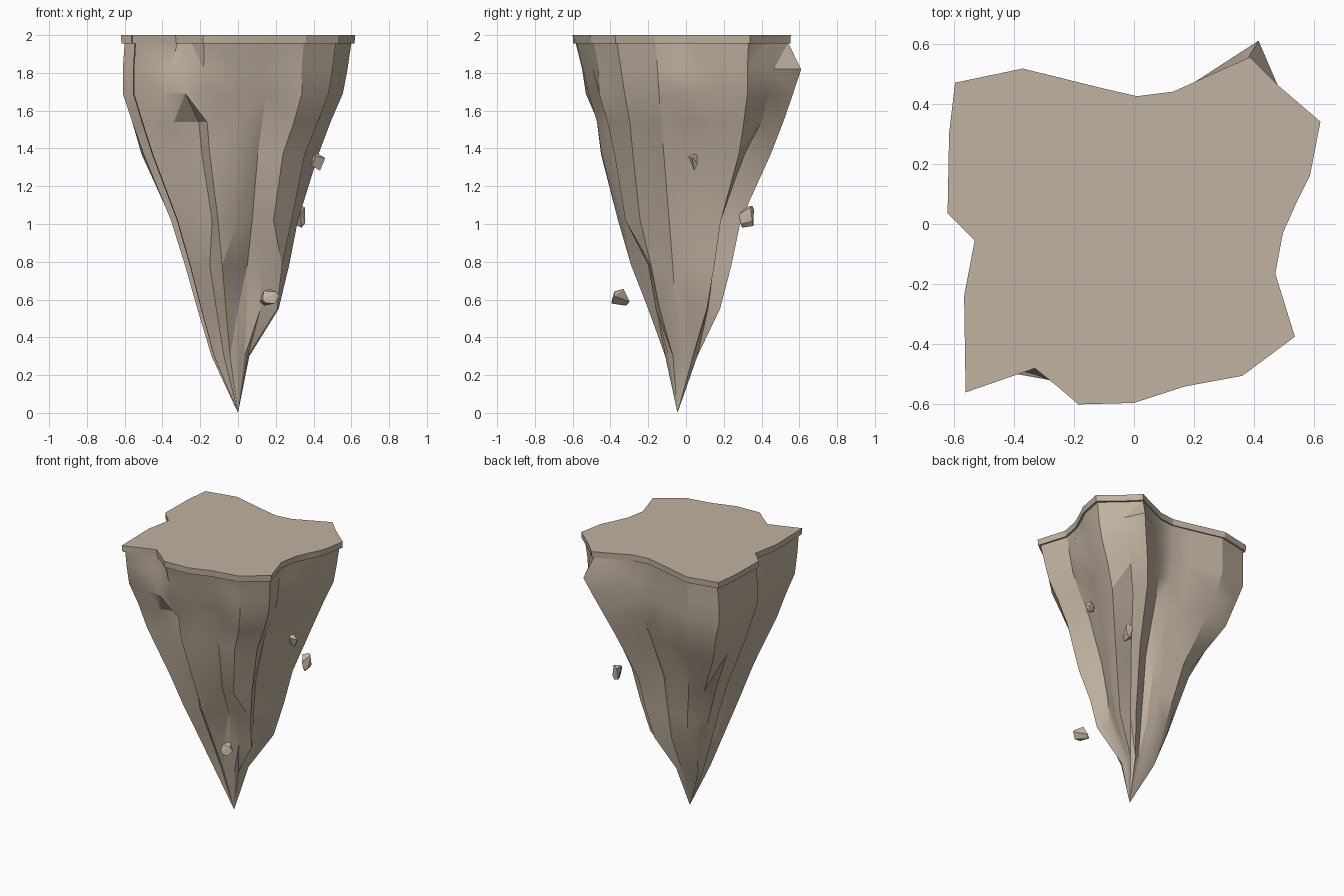
import bpy, bmesh, math, random
from mathutils import Vector

cube = bpy.data.objects.get("Cube")
if cube:
    bpy.data.objects.remove(cube, do_unlink=True)

# One warm grey stone colour
stone = bpy.data.materials.new("taupe_stone")
stone.use_nodes = True
colour = (0.53, 0.445, 0.35, 1)
stone.diffuse_color = colour
stone.node_tree.nodes["Principled BSDF"].inputs["Base Color"].default_value = colour

# Jagged plateau outline, anticlockwise from the back left corner
OUTLINE = [(.62, .34), (.48, .46), (.385, .555), (.13, .44), (.01, .425), (-.12, .455),
           (-.37, .517), (-.595, .47), (-.615, .3), (-.62, .035), (-.53, -.055),
           (-.565, -.24), (-.56, -.56), (-.33, -.48), (-.255, -.54), (-.185, -.6), (0, -.595),
           (.17, -.54), (.36, -.505), (.535, -.375), (.47, -.165), (.495, -.03),
           (.54, .07), (.585, .16)]

# Height, then reach to -x, +x, -y, +y
LEVELS = [(1.96, .6, .6, .585, .54), (1.82, .61, .58, .55, .53), (1.69, .61, .555, .52, .53),
          (1.54, .56, .49, .475, .5), (1.37, .5, .41, .45, .44), (1.02, .355, .305, .36, .29),
          (.78, .28, .265, .29, .24), (.55, .215, .215, .2, .18), (.3, .14, .06, .11, .06)]

# Ridges and clefts: outline index -> {level index: push in or out}
RELIEF = {
    0: {4: 1.04, 5: 1.04, 6: 1.02},
    1: {1: 1.06, 3: .96, 4: .85, 5: .74, 6: .74, 7: .78},
    2: {1: 1.15, 2: 1.07, 3: 1.03, 4: 1.02},
    3: {3: .97, 4: .89, 5: .8, 6: .8, 7: .82},
    7: {4: 1.02, 5: .88, 6: .86, 7: .9},
    8: {4: 1.03},
    10: {4: .9, 5: .84, 6: .85, 7: .85},
    13: {1: 1.11, 2: 1.2, 3: 1.14, 4: 1.08, 5: 1.05},
    14: {1: 1.06, 2: 1.11, 3: .9, 4: .93, 5: .94},
    15: {2: 1.02, 3: .98},
    16: {5: .95, 6: .78, 7: .8},
    17: {2: .98, 3: .95, 4: .93, 5: .9, 6: .68, 7: .8},
    18: {2: 1.05, 3: 1.04, 5: 1.06, 6: .82, 7: .95},
    19: {5: 1.08, 6: 1.02, 7: 1.12},
    20: {4: .95, 5: .9, 6: .88},
    21: {1: 1.07, 2: 1.07},
}


def finish(name, bm, angle):
    bmesh.ops.recalc_face_normals(bm, faces=bm.faces)
    mesh = bpy.data.meshes.new(name)
    bm.to_mesh(mesh)
    bm.free()
    mesh.materials.append(stone)
    obj = bpy.data.objects.new(name, mesh)
    bpy.context.collection.objects.link(obj)
    bpy.ops.object.select_all(action="DESELECT")
    obj.select_set(True)
    bpy.context.view_layer.objects.active = obj
    bpy.ops.object.shade_smooth_by_angle(angle=math.radians(angle))


def bridge(bm, upper, lower):
    n = len(upper)
    for i in range(n):
        j = (i + 1) % n
        bm.faces.new((upper[i], lower[i], lower[j], upper[j]))


# Plateau slab
bm = bmesh.new()
top = [bm.verts.new((x, y, 2)) for x, y in OUTLINE]
base = [bm.verts.new((x * .995, y * .995, 1.955)) for x, y in OUTLINE]
bm.faces.new(top)
bm.faces.new(base[::-1])
bridge(bm, top, base)
finish("plateau_slab", bm, 20)

# Hanging rock body, lofted down to a point
bm = bmesh.new()
rings = []
for level, (z, left, right, front, back) in enumerate(LEVELS):
    ring = []
    for i, (x, y) in enumerate(OUTLINE):
        push = RELIEF.get(i, {}).get(level, 1)
        sx = (right if x > 0 else left) / .62
        sy = back / .555 if y > 0 else front / .6
        ring.append(bm.verts.new((x * sx * push, y * sy * push, z)))
    rings.append(ring)
for upper, lower in zip(rings, rings[1:]):
    bridge(bm, upper, lower)
tip = bm.verts.new((0, -.045, 0))
last = rings[-1]
for i, v in enumerate(last):
    bm.faces.new((v, tip, last[(i + 1) % len(last)]))
bm.faces.new(rings[0])
bmesh.ops.triangulate(bm, faces=bm.faces[:])
finish("hanging_rock", bm, 24)


# Loose floating stones: hulls of scattered points on an ellipsoid
def floating_stone(name, centre, size, seed):
    rng = random.Random(seed)
    bm = bmesh.new()
    for _ in range(11):
        p = Vector([rng.uniform(-1, 1) for _ in range(3)]).normalized()
        p = Vector([a * b / 2 for a, b in zip(p, size)])
        bm.verts.new(p + Vector(centre))
    hull = bmesh.ops.convex_hull(bm, input=bm.verts[:])
    bmesh.ops.delete(bm, geom=hull["geom_interior"], context="VERTS")
    finish(name, bm, 10)


floating_stone("upper_floating_stone", (.425, .035, 1.33), (.08, .06, .1), 3)
floating_stone("back_floating_stone", (.33, .325, 1.04), (.07, .09, .15), 5)
floating_stone("front_floating_stone", (.17, -.35, .605), (.12, .11, .11), 8)
